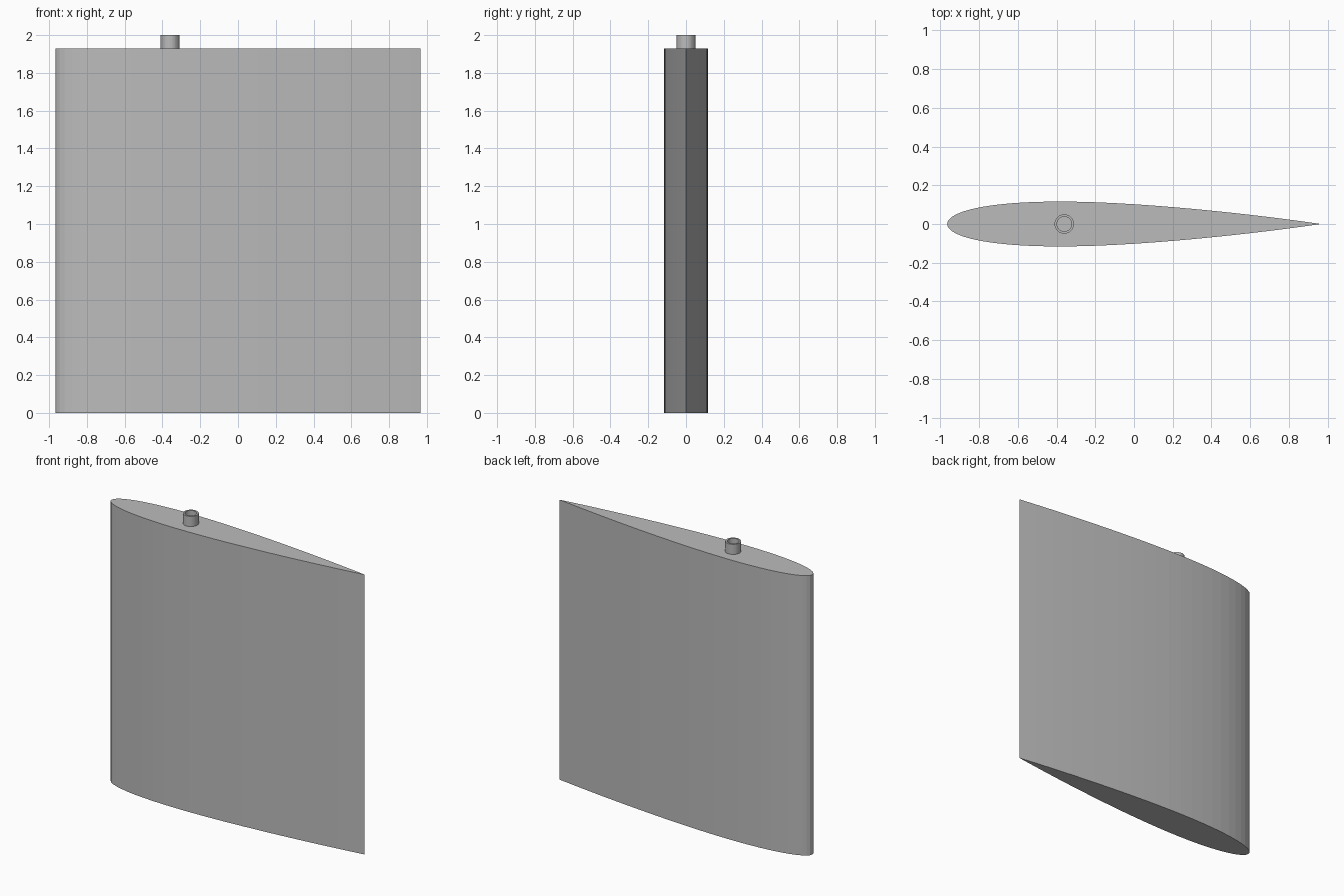
import bpy, bmesh, math

cube = bpy.data.objects.get("Cube")
if cube:
    bpy.data.objects.remove(cube, do_unlink=True)

CHORD, SPAN, TOP = 1.93, 1.93, 2.0
STEPS = 30

grey = bpy.data.materials.new("plain grey")
grey.use_nodes = True
colour = (0.5, 0.5, 0.5, 1)
grey.diffuse_color = colour
grey.node_tree.nodes["Principled BSDF"].inputs["Base Color"].default_value = colour


def make_object(name, bm):
    bmesh.ops.recalc_face_normals(bm, faces=bm.faces)
    mesh = bpy.data.meshes.new(name)
    bm.to_mesh(mesh)
    bm.free()
    mesh.materials.append(grey)
    obj = bpy.data.objects.new(name, mesh)
    bpy.context.collection.objects.link(obj)
    return obj


def half_thickness(t):
    # Symmetric aerofoil, 12% thick, with a closed trailing edge
    return 0.6 * CHORD * (0.2969 * math.sqrt(t) - 0.126 * t - 0.3516 * t**2
                          + 0.2843 * t**3 - 0.1036 * t**4)


# Wing: aerofoil outline extruded straight up
stations = [(1 - math.cos(math.pi * i / STEPS)) / 2 for i in range(STEPS + 1)]
upper = [((t - 0.5) * CHORD, half_thickness(t)) for t in stations]
lower = [(x, -y) for x, y in upper[-2:0:-1]]
bm = bmesh.new()
outline = bm.faces.new([bm.verts.new((x, y, 0)) for x, y in upper + lower])
result = bmesh.ops.extrude_face_region(bm, geom=[outline], use_keep_orig=True)
raised = [v for v in result["geom"] if isinstance(v, bmesh.types.BMVert)]
bmesh.ops.translate(bm, verts=raised, vec=(0, 0, SPAN))
make_object("wing", bm)

# Mounting tube: a hollow collar spun from its wall section
bm = bmesh.new()
section = [(0.05, SPAN), (0.05, TOP), (0.038, TOP), (0.038, SPAN)]
verts = [bm.verts.new((r, 0, z)) for r, z in section]
edges = [bm.edges.new(pair) for pair in zip(verts, verts[1:])]
bmesh.ops.spin(bm, geom=verts + edges, cent=(0, 0, 0), axis=(0, 0, 1),
               angle=math.tau, steps=32, use_merge=True)
bmesh.ops.remove_doubles(bm, verts=bm.verts, dist=0.0001)
tube = make_object("mounting_tube", bm)
tube.location.x = -0.36
